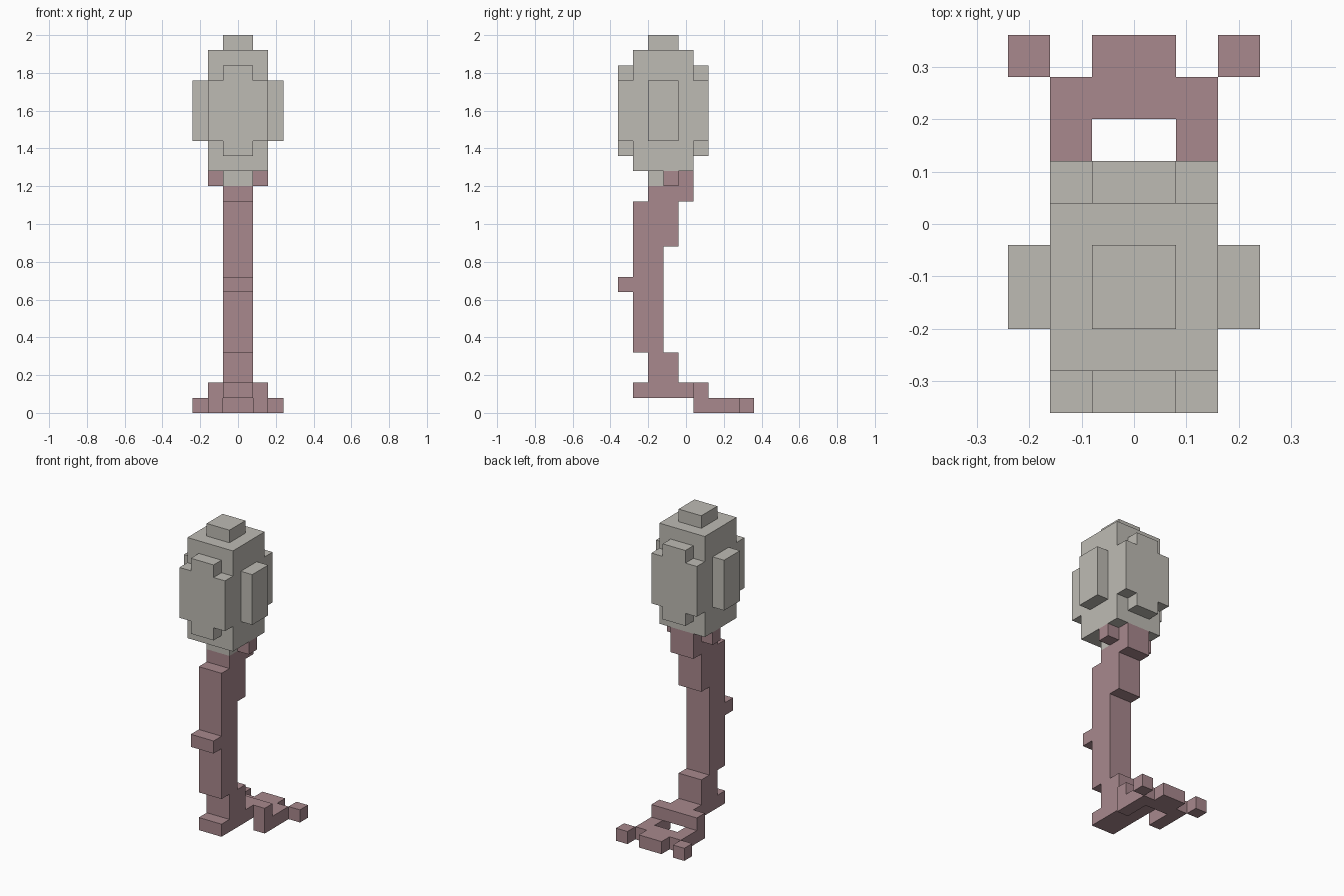
import bpy, bmesh, math
from mathutils import Vector

cube = bpy.data.objects.get("Cube")
if cube:
    bpy.data.objects.remove(cube, do_unlink=True)

U = 0.08          # size of one block
Y0 = -0.36        # front edge of the block grid


def make_material(name, rgb):
    mat = bpy.data.materials.new(name)
    mat.use_nodes = True
    mat.diffuse_color = (*rgb, 1)
    mat.node_tree.nodes["Principled BSDF"].inputs["Base Color"].default_value = (*rgb, 1)
    return mat


GREY = make_material("warm grey", (0.515, 0.497, 0.456))
PINK = make_material("dusty pink", (0.392, 0.246, 0.266))


def mirrored(x0, x1, *rest):
    """A box and its copy on the other side of x = 0."""
    return [(x0, x1, *rest), (-x1, -x0, *rest)]


def block_part(name, mat, boxes):
    """Joins boxes (x0, x1, y0, y1, z0, z1 in block units) into one outer skin."""
    cells = {(x, y, z) for x0, x1, y0, y1, z0, z1 in boxes
             for x in range(x0, x1) for y in range(y0, y1) for z in range(z0, z1)}
    bm = bmesh.new()
    for cell in cells:
        for axis in range(3):
            for side in (0, 1):
                step = [0, 0, 0]
                step[axis] = 2 * side - 1
                if tuple(c + s for c, s in zip(cell, step)) in cells:
                    continue
                a, b = (axis + 1) % 3, (axis + 2) % 3
                corners = []
                for da, db in ((0, 0), (1, 0), (1, 1), (0, 1)):
                    p = list(cell)
                    p[axis] += side
                    p[a] += da
                    p[b] += db
                    corners.append(bm.verts.new((p[0] * U, Y0 + p[1] * U, p[2] * U)))
                bm.faces.new(corners if side else corners[::-1])
    bmesh.ops.remove_doubles(bm, verts=bm.verts, dist=1e-4)
    # Merge the flat block faces into large ones
    bmesh.ops.dissolve_limit(bm, angle_limit=math.radians(1), verts=bm.verts, edges=bm.edges)
    mesh = bpy.data.meshes.new(name)
    bm.to_mesh(mesh)
    bm.free()
    mesh.materials.append(mat)
    obj = bpy.data.objects.new(name, mesh)
    bpy.context.collection.objects.link(obj)
    return obj


# Rounded block head: core, cap, base, raised front/back panels and side panels
head = [(-2, 2, 1, 5, 16, 24), (-1, 1, 2, 4, 24, 25), (-1, 1, 2, 4, 15, 16)]
for y in (0, 5):
    head += [(-2, 2, y, y + 1, 18, 22), (-1, 1, y, y + 1, 17, 23)]
head += mirrored(2, 3, 2, 4, 18, 22)
block_part("head", GREY, head)

# Neck behind the head base, with a small nub on each side
block_part("neck", PINK, [(-1, 1, 2, 5, 14, 15), (-1, 1, 4, 5, 15, 16)]
           + mirrored(1, 2, 3, 4, 15, 16))

# Stem stepping forward and back, with a thorn in front
block_part("stem", PINK, [(-1, 1, 1, 4, 11, 14), (-1, 1, 1, 3, 4, 11), (-1, 1, 2, 4, 2, 4)])
block_part("thorn", PINK, [(-1, 1, 0, 1, 8, 9)])

# Foot, cross bar and the roots around an open middle
block_part("foot", PINK, [(-1, 1, 1, 5, 1, 2), (-2, 2, 5, 6, 1, 2)])
block_part("roots", PINK, mirrored(1, 2, 5, 8, 0, 1) + [(-1, 1, 7, 9, 0, 1)])
for side, name in ((1, "left_root_tip"), (-1, "right_root_tip")):
    block_part(name, PINK, [mirrored(2, 3, 8, 9, 0, 1)[0 if side > 0 else 1]])
